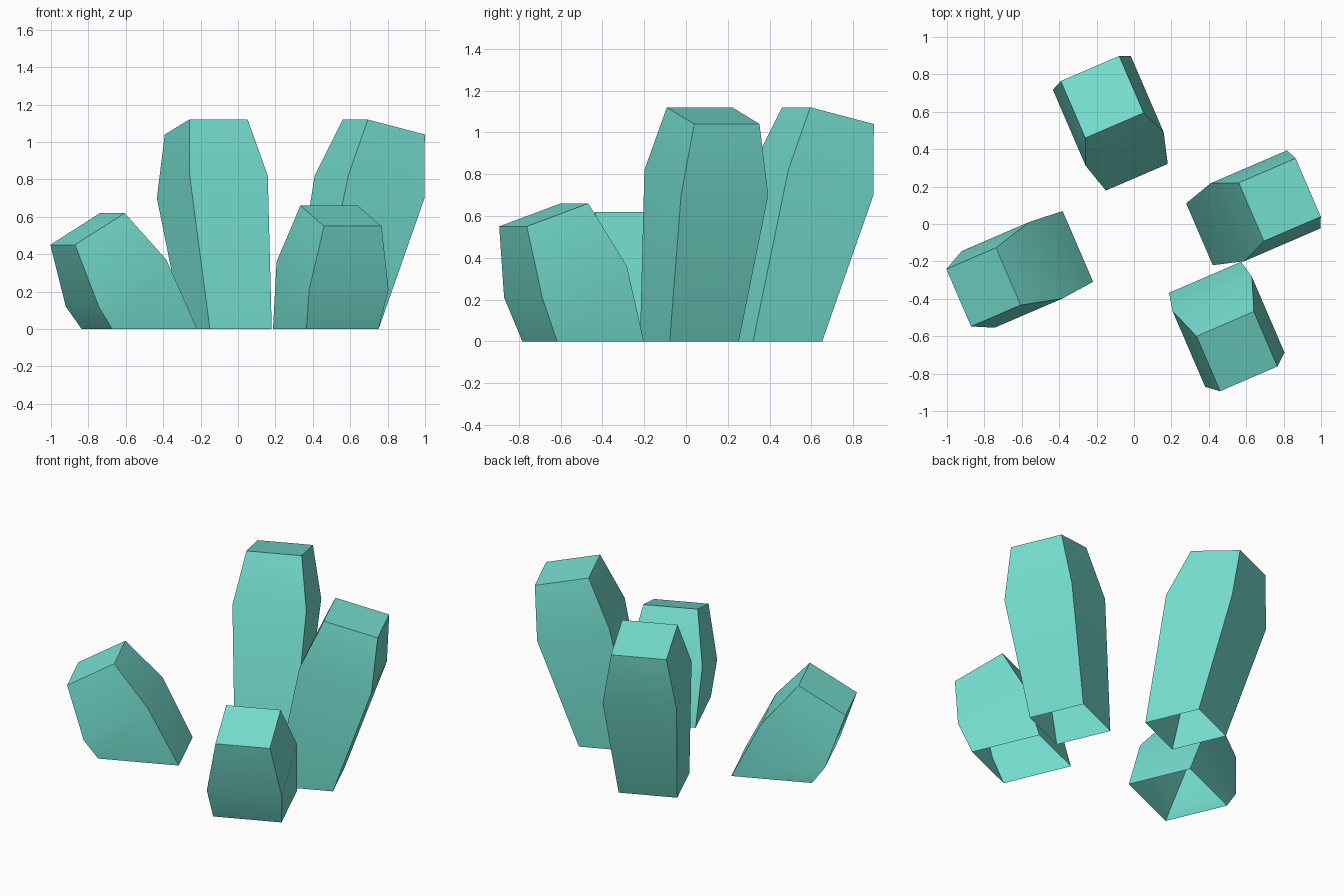
import bpy, math
from mathutils import Matrix

if "Cube" in bpy.data.objects:
    bpy.data.objects.remove(bpy.data.objects["Cube"])

mat = bpy.data.materials.new("teal_crystal")
mat.diffuse_color = (0.18, 0.75, 0.64, 1)
mat.use_nodes = True
mat.node_tree.nodes["Principled BSDF"].inputs["Base Color"].default_value = mat.diffuse_color


def crystal(name, origin, angle, rings):
    """Stack of three four-sided rings, open underneath.
    Ring: inner reach, inner z, outer reach, outer z, half width (x points outward)."""
    verts, faces = [], []
    for u0, z0, u1, z1, w in rings:
        verts += [(u0, -w, z0), (u1, -w, z1), (u1, w, z1), (u0, w, z0)]
    for r in range(len(rings) - 1):
        for i in range(4):
            a, b = r * 4 + i, r * 4 + (i + 1) % 4
            faces.append((a, b, b + 4, a + 4))
    n = len(verts)
    faces.append((n - 4, n - 3, n - 2, n - 1))
    me = bpy.data.meshes.new(name)
    me.from_pydata(verts, [], faces)
    me.transform(Matrix.Translation((*origin, 0)) @ Matrix.Rotation(math.radians(angle), 4, 'Z'))
    me.materials.append(mat)
    ob = bpy.data.objects.new(name, me)
    bpy.context.collection.objects.link(ob)
    bpy.ops.object.select_all(action='DESELECT')
    ob.select_set(True)
    bpy.context.view_layer.objects.active = ob
    bpy.ops.object.shade_smooth_by_angle(angle=math.radians(60))


# Two tall crystals share one profile
tall = [(0, 0, 0.36, 0, 0.18), (0.163, 0.82, 0.607, 0.70, 0.227), (0.302, 1.12, 0.633, 1.04, 0.17)]
crystal("back_crystal", (0.015, 0.25), 113.3, tall)
crystal("right_crystal", (0.35, -0.055), 23.3, tall)

# Short front crystal
crystal("front_crystal", (0.38, -0.285), -66.7,
        [(0, 0, 0.452, 0, 0.21), (0.097, 0.36, 0.538, 0.21, 0.231), (0.271, 0.66, 0.591, 0.55, 0.167)])

# Short left crystal, leaning the most
crystal("left_crystal", (-0.30, -0.12), 203.3,
        [(0, 0, 0.495, 0, 0.206), (0.186, 0.37, 0.58, 0.12, 0.223), (0.405, 0.62, 0.694, 0.45, 0.167)])
